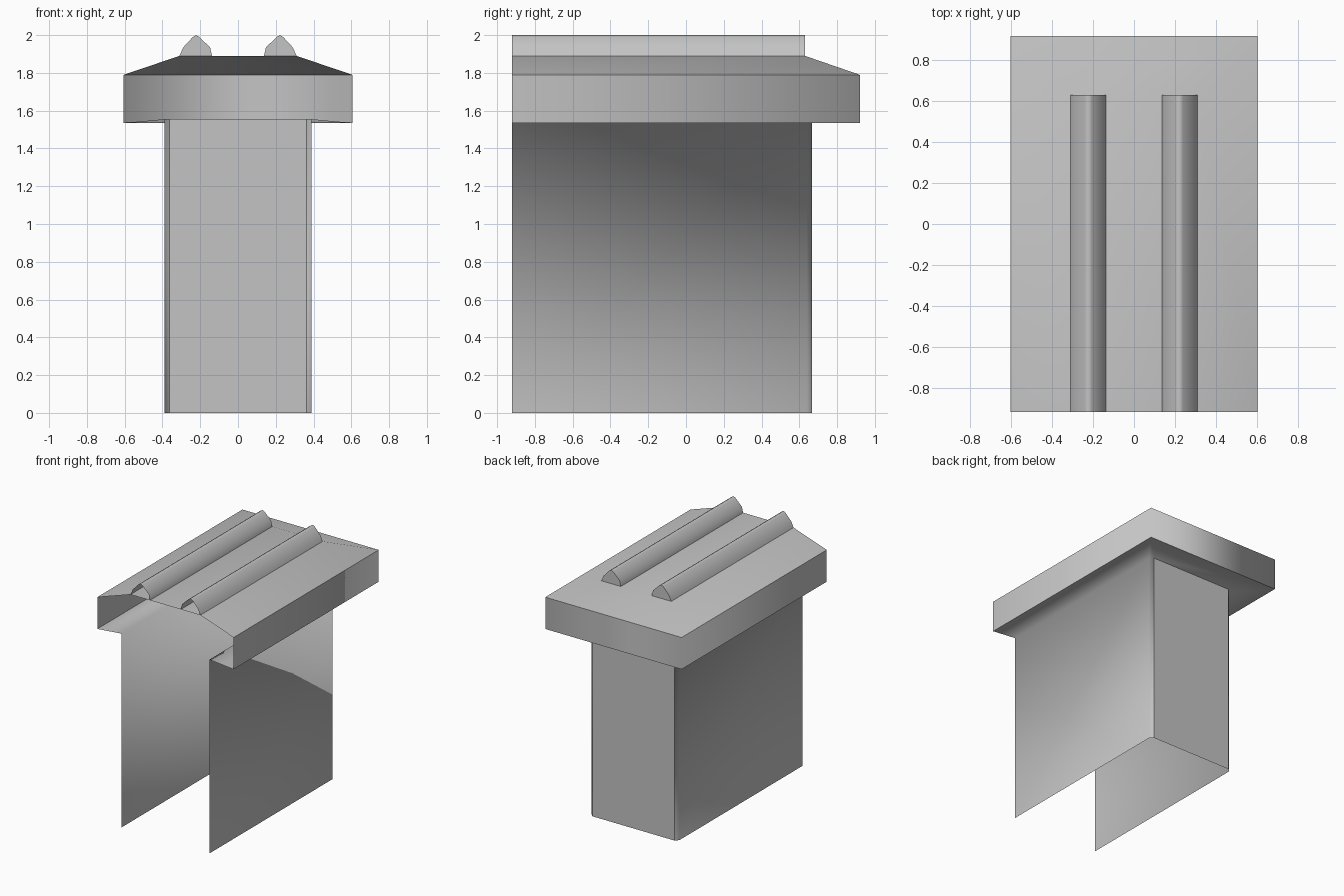
import bpy
import bmesh

cube = bpy.data.objects.get("Cube")
if cube:
    bpy.data.objects.remove(cube, do_unlink=True)

FRONT = -0.92

# Single grey finish
grey = bpy.data.materials.new("plain grey")
grey.use_nodes = True
grey.diffuse_color = (0.55, 0.55, 0.55, 1)
bsdf = next(n for n in grey.node_tree.nodes if n.type == "BSDF_PRINCIPLED")
bsdf.inputs["Base Color"].default_value = grey.diffuse_color


def finish(bm, name, is_sharp):
    """Weld, smooth, mark the sharp edges and link the part."""
    bmesh.ops.remove_doubles(bm, verts=bm.verts[:], dist=0.0005)
    bm.normal_update()
    for f in bm.faces:
        f.smooth = True
    for e in bm.edges:
        e.smooth = not is_sharp(e)
    mesh = bpy.data.meshes.new(name)
    bm.to_mesh(mesh)
    bm.free()
    mesh.materials.append(grey)
    obj = bpy.data.objects.new(name, mesh)
    bpy.context.collection.objects.link(obj)
    return obj


def u_shell(rings, roof=False):
    """Loft U-shaped rings (half width, back y, height, corner cut), open at the front."""
    bm = bmesh.new()
    loops = []
    for w, back, z, cut in rings:
        half = [(w, FRONT), (w, back - cut), (w - cut, back)]
        path = half + [(-x, y) for x, y in reversed(half)]
        loops.append([bm.verts.new((x, y, z)) for x, y in path])
    for low, high in zip(loops, loops[1:]):
        for i in range(len(low) - 1):
            bm.faces.new((low[i], low[i + 1], high[i + 1], high[i]))
    if roof:
        bm.faces.new(loops[-1])
    return bm


# Hollow body with its sloping ledge under the cap
def back_panel_edge(e):
    return any(f.normal.y > 0.95 for f in e.link_faces)


body = u_shell([(0.39, 0.667, 0, 0.027), (0.39, 0.667, 1.555, 0.027),
                (0.605, 0.92, 1.535, 0)])
finish(body, "body_and_ledge", back_panel_edge)


# Cap: upright rim, hipped slopes and flat roof
def rim_edge(e):
    return all(abs(v.co.z - 1.79) < 0.001 for v in e.verts)


cap = u_shell([(0.605, 0.92, 1.535, 0), (0.605, 0.92, 1.79, 0),
               (0.31, 0.63, 1.89, 0)], roof=True)
finish(cap, "cap", rim_edge)

# Pair of roof ridges, open at the front and closed at the back
PROFILE = [(0.137, 1.89), (0.148, 1.935), (0.205, 1.99), (0.222, 2.0),
           (0.239, 1.99), (0.29, 1.935), (0.31, 1.89)]


def ridge(name, side):
    bm = bmesh.new()
    points = PROFILE if side > 0 else [(-x, z) for x, z in reversed(PROFILE)]
    near = [bm.verts.new((x, FRONT, z)) for x, z in points]
    far = [bm.verts.new((x, 0.63, z)) for x, z in points]
    for i in range(len(points) - 1):
        bm.faces.new((near[i], near[i + 1], far[i + 1], far[i]))
    bm.faces.new(far)
    finish(bm, name, lambda e: any(abs(f.normal.y) > 0.9 for f in e.link_faces))


ridge("left_ridge", 1)
ridge("right_ridge", -1)
